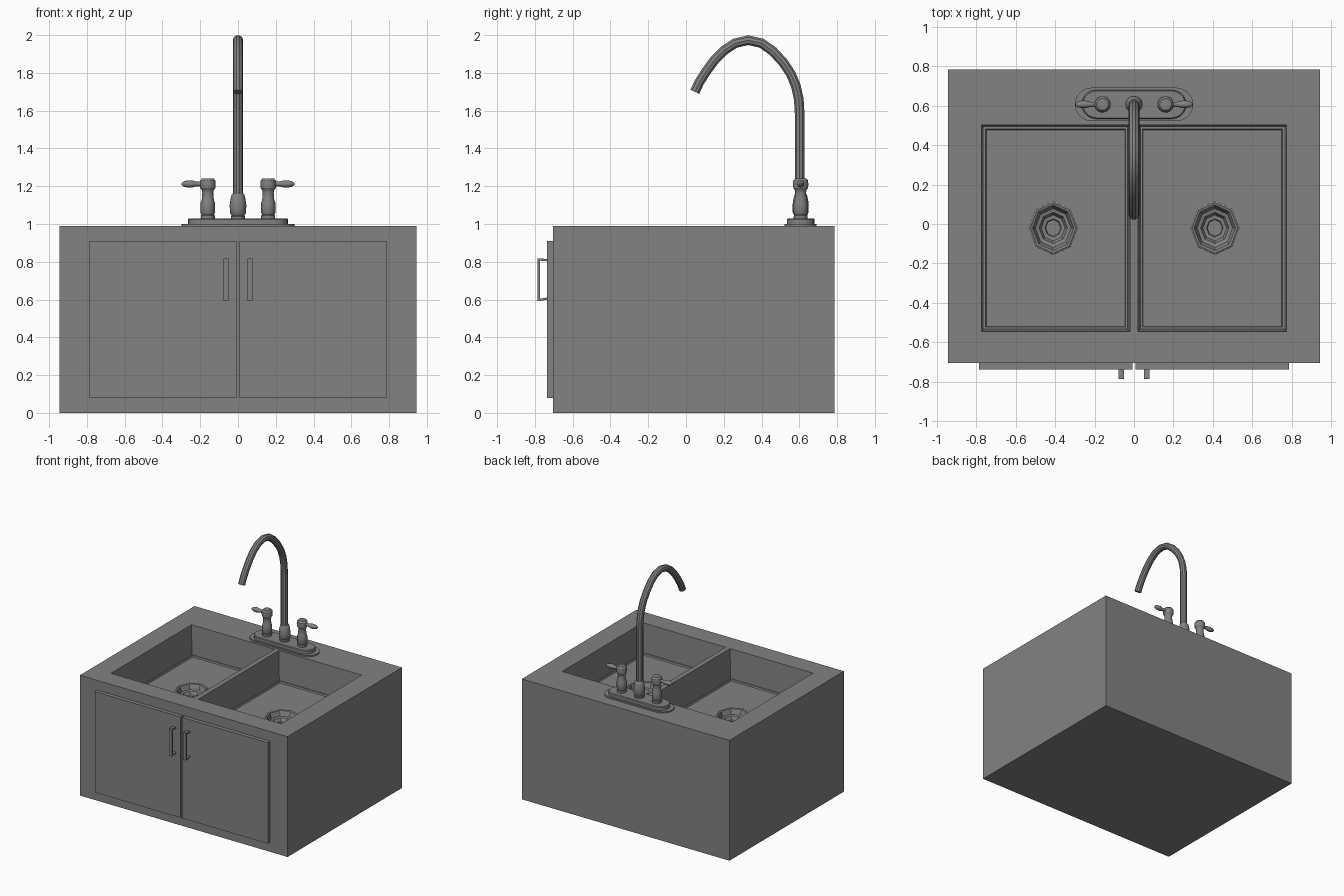
import bpy, bmesh, math
from mathutils import Matrix, Vector

cube = bpy.data.objects.get("Cube")
if cube:
    bpy.data.objects.remove(cube, do_unlink=True)

grey = bpy.data.materials.new("mid_grey")
grey.use_nodes = True
GREY = (0.225, 0.225, 0.225, 1)
grey.diffuse_color = GREY
grey.node_tree.nodes["Principled BSDF"].inputs["Base Color"].default_value = GREY
parts = []


def finish(name, bm, keep=True):
    bmesh.ops.recalc_face_normals(bm, faces=bm.faces)
    mesh = bpy.data.meshes.new(name)
    bm.to_mesh(mesh)
    bm.free()
    mesh.materials.append(grey)
    ob = bpy.data.objects.new(name, mesh)
    bpy.context.collection.objects.link(ob)
    if keep:
        parts.append(ob)
    return ob


def loft(name, rings, keep=True):
    """Skin closed rings of points and cap both ends."""
    bm = bmesh.new()
    loops = [[bm.verts.new(p) for p in ring] for ring in rings]
    n = len(loops[0])
    for a, b in zip(loops, loops[1:]):
        for i in range(n):
            j = (i + 1) % n
            bm.faces.new((a[i], a[j], b[j], b[i]))
    bm.faces.new(loops[0])
    bm.faces.new(loops[-1])
    return finish(name, bm, keep)


def rect(x0, x1, y0, y1, z, inset=0):
    x0, x1, y0, y1 = x0 + inset, x1 - inset, y0 + inset, y1 - inset
    return [(x0, y0, z), (x1, y0, z), (x1, y1, z), (x0, y1, z)]


def box(name, x0, x1, y0, y1, z0, z1):
    return loft(name, [rect(x0, x1, y0, y1, z) for z in (z0, z1)])


def lathe(name, profile, matrix, sides=14, keep=True, stretch=1):
    """Spin (radius, height) pairs about local z."""
    rings = []
    for r, h in profile:
        angles = [math.tau * i / sides for i in range(sides)]
        rings.append([matrix @ Vector((r * math.cos(a), stretch * r * math.sin(a), h))
                      for a in angles])
    return loft(name, rings, keep)


def stadium(half_len, r, y, z, steps=10):
    pts = []
    for side, start in ((1, -math.pi / 2), (-1, math.pi / 2)):
        for i in range(steps + 1):
            a = start + math.pi * i / steps
            pts.append((side * (half_len - r) + r * math.cos(a), y + r * math.sin(a), z))
    return pts


def cut(target, cutter):
    mod = target.modifiers.new("cut", 'BOOLEAN')
    mod.operation = 'DIFFERENCE'
    mod.solver = 'EXACT'
    mod.object = cutter
    bpy.context.view_layer.objects.active = target
    bpy.ops.object.modifier_apply(modifier=mod.name)
    bpy.data.objects.remove(cutter, do_unlink=True)


TOP = 0.99
FLOOR = 0.74
TAP_Y = 0.607

# Cabinet with two recessed basins and drain holes
cabinet = box("cabinet", -0.945, 0.945, -0.705, 0.785, 0, TOP)
for side, label in ((-1, "right"), (1, "left")):
    x0, x1 = sorted((side * 0.02, side * 0.775))
    basin = [rect(x0, x1, -0.545, 0.503, z, i) for z, i in
             ((TOP + 0.1, 0), (TOP, 0), (FLOOR + 0.012, 0.012), (FLOOR + 0.012, 0.022), (FLOOR, 0.026))]
    cut(cabinet, loft("basin_cutter", basin, False))
    spot = Matrix.Translation((side * 0.41, -0.02, FLOOR))
    cut(cabinet, lathe("drain_cutter", [(0.118, -0.09), (0.118, 0.05)], spot, 8, False, 1.1))
    lathe(label + "_drain", [(0.115, -0.085), (0.115, -0.002), (0.125, -0.002), (0.125, 0.008),
                             (0.116, 0.014), (0.105, 0.01), (0.09, -0.03), (0.072, -0.035),
                             (0.06, -0.06), (0.042, -0.062), (0.038, -0.075)], spot, 8, True, 1.1)

    # Door and pull handle
    dx0, dx1 = sorted((side * 0.007, side * 0.787))
    box(label + "_door", dx0, dx1, -0.737, -0.70, 0.08, 0.91)
    hx0, hx1 = sorted((side * 0.05, side * 0.078))
    box(label + "_handle_bar", hx0, hx1, -0.786, -0.774, 0.592, 0.818)
    for level, z, dz in (("lower", 0.592, 0.008), ("upper", 0.806, -0.004)):
        legs = [[(x, y, z + s + h) for x, h in ((hx0, 0), (hx1, 0), (hx1, 0.012), (hx0, 0.012))]
                for y, s in ((-0.775, 0), (-0.73, dz))]
        loft(label + "_handle_" + level + "_leg", legs)

    # Tap body and lever
    lathe(label + "_tap", [(0.037, 1.025), (0.037, 1.045), (0.033, 1.05), (0.038, 1.06),
                           (0.038, 1.11), (0.032, 1.13), (0.029, 1.165), (0.032, 1.18),
                           (0.040, 1.19), (0.042, 1.21), (0.040, 1.23), (0.030, 1.242)],
          Matrix.Translation((side * 0.16, TAP_Y, 0)))
    lathe(label + "_lever", [(0.014, 0.03), (0.012, 0.05), (0.014, 0.065), (0.019, 0.085),
                             (0.019, 0.105), (0.015, 0.125), (0.006, 0.138)],
          Matrix.Translation((side * 0.16, TAP_Y, 1.212)) @ Matrix.Rotation(side * math.pi / 2, 4, 'Y'),
          12)

# Tap base plate
loft("base_flange", [stadium(0.30, 0.085, TAP_Y, z) for z in (TOP - 0.005, TOP + 0.011)])
loft("base_plate", [stadium(h, r, TAP_Y, z) for h, r, z in
                    ((0.265, 0.073, TOP), (0.265, 0.073, 1.024), (0.26, 0.068, 1.03))])

# Spout collar and curved spout
lathe("spout_collar", [(0.038, 1.025), (0.038, 1.04), (0.034, 1.045), (0.043, 1.06), (0.044, 1.10),
                       (0.040, 1.13), (0.034, 1.155), (0.026, 1.165)], Matrix.Translation((0, TAP_Y, 0)))
path = [(0.602, 1.10), (0.602, 1.58), (0.597, 1.66), (0.582, 1.73), (0.555, 1.795), (0.515, 1.855),
        (0.46, 1.915), (0.40, 1.957), (0.33, 1.973), (0.26, 1.957), (0.20, 1.918), (0.15, 1.867),
        (0.105, 1.805), (0.07, 1.75), (0.047, 1.70)]
curve = bpy.data.curves.new("spout", 'CURVE')
curve.dimensions = '3D'
spline = curve.splines.new('POLY')
spline.points.add(len(path) - 1)
for point, (y, z) in zip(spline.points, path):
    point.co = (0, y, z, 1)
curve.bevel_depth = 0.027
curve.bevel_resolution = 3
curve.use_fill_caps = True
curve.materials.append(grey)
spout = bpy.data.objects.new("spout", curve)
bpy.context.collection.objects.link(spout)
bpy.ops.object.select_all(action='DESELECT')
spout.select_set(True)
bpy.context.view_layer.objects.active = spout
bpy.ops.object.convert(target='MESH')
parts.append(bpy.context.view_layer.objects.active)

# Smooth the turned parts while keeping sharp edges
bpy.ops.object.select_all(action='DESELECT')
for ob in parts:
    ob.select_set(True)
bpy.context.view_layer.objects.active = parts[0]
bpy.ops.object.shade_smooth_by_angle(angle=math.radians(32))
